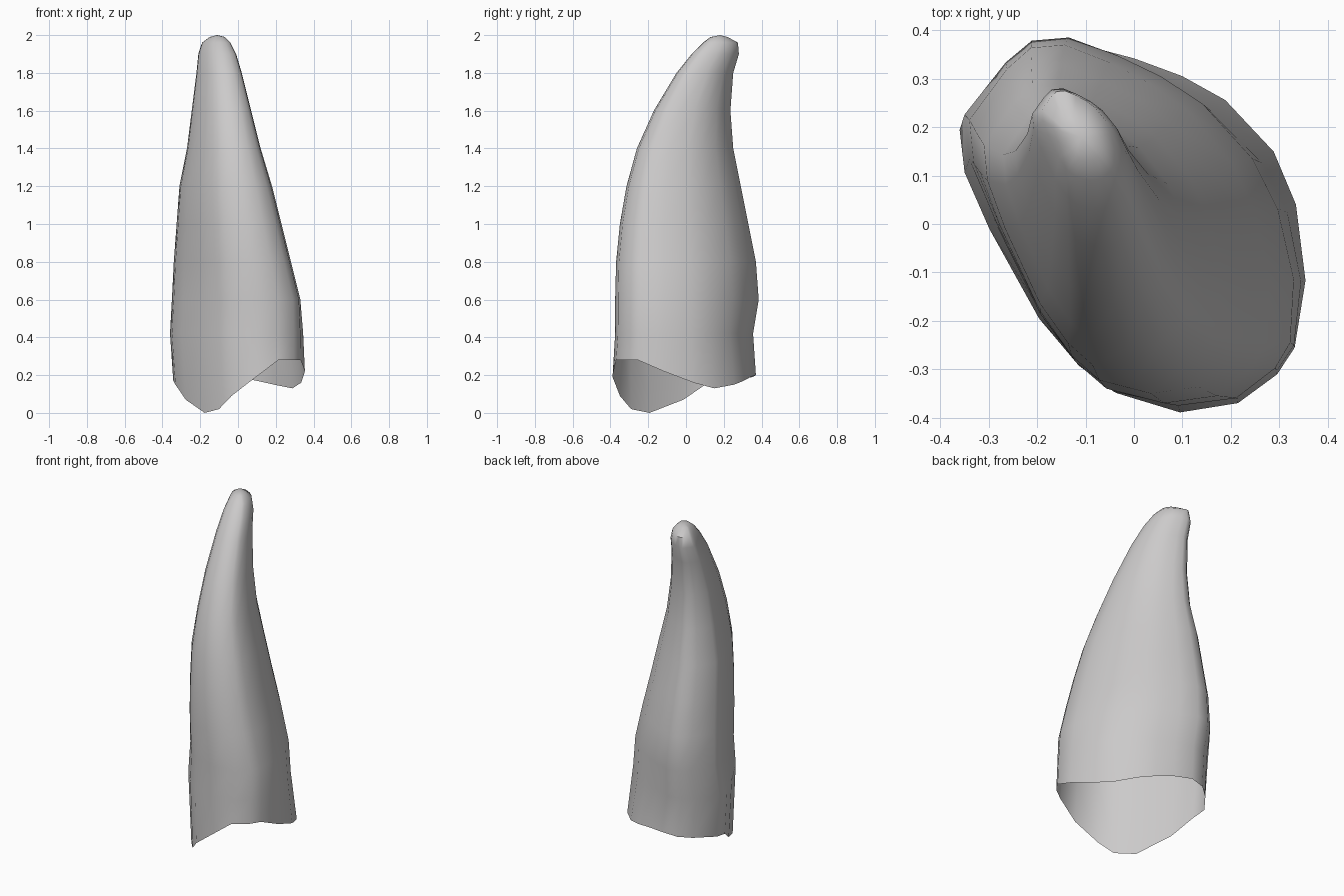
import bpy
import bmesh
from mathutils import Vector

# Remove the default cube only
default_cube = bpy.data.objects.get("Cube")
if default_cube:
    bpy.data.objects.remove(default_cube, do_unlink=True)

# Base cross-section (x, y) and the height of the ragged open rim below it
OUTLINE = [
    (.35, -.1, .22), (.335, .06, .16), (.29, .17, .13), (.19, .28, .15),
    (.1, .33, .17), (0, .365, .19), (-.11, .39, .2), (-.2, .37, .19),
    (-.27, .31, .18), (-.36, .2, .17), (-.35, .11, .15), (-.3, -.01, .07),
    (-.2, -.2, 0), (-.12, -.3, .02), (-.05, -.355, .09), (.08, -.385, .19),
    (.2, -.37, .28), (.28, -.31, .28), (.32, -.25, .28),
]

# Extents of the crown by height: z, x min, x max, y min, y max
LEVELS = [
    (0, -.33, .35, -.37, .37), (.2, -.345, .355, -.39, .37),
    (.42, -.36, .345, -.375, .355), (.6, -.35, .33, -.375, .385),
    (.8, -.34, .28, -.37, .37), (1, -.325, .23, -.35, .33),
    (1.2, -.31, .18, -.315, .29), (1.4, -.27, .12, -.26, .25),
    (1.6, -.245, .07, -.17, .235), (1.8, -.22, .02, -.05, .25),
    (1.9, -.21, -.01, .03, .28), (1.96, -.19, -.04, .09, .275),
    (1.99, -.15, -.07, .13, .22),
]


def extents_at(z):
    """Interpolate the extents of the crown at a height."""
    for low, high in zip(LEVELS, LEVELS[1:]):
        if z <= high[0]:
            blend = (z - low[0]) / (high[0] - low[0])
            return [a + (b - a) * blend for a, b in zip(low[1:], high[1:])]
    return LEVELS[-1][1:]


def section(z):
    """Flatten the back left side of the outline and fit it to the extents."""
    flatten = .25 * min(1, z / .6)
    flat = []
    for x, y, rim in OUTLINE:
        shift = max(0, x + y) / 2 * flatten
        flat.append((x - shift, y - shift))
    xs, ys = zip(*flat)
    x_min, x_max, y_min, y_max = extents_at(z)

    def fit(value, values, start, end):
        return start + (end - start) * (value - min(values)) / (max(values) - min(values))

    return [Vector((fit(x, xs, x_min, x_max), fit(y, ys, y_min, y_max), z))
            for x, y in flat]


# Rings: the wavy rim first, then one level section after another
rim_ring = [section(point[2])[i] for i, point in enumerate(OUTLINE)]
rings = [rim_ring] + [section(level[0]) for level in LEVELS[2:]]

# Loft the open shell and close its tip
bm = bmesh.new()
loops = [[bm.verts.new(co) for co in ring] for ring in rings]
count = len(OUTLINE)
for lower, upper in zip(loops, loops[1:]):
    for i in range(count):
        j = (i + 1) % count
        bm.faces.new((lower[i], lower[j], upper[j], upper[i]))
tip = bm.verts.new((-.11, .18, 2))
for i in range(count):
    bm.faces.new((loops[-1][i], loops[-1][(i + 1) % count], tip))

mesh = bpy.data.meshes.new("tooth_shell")
bm.to_mesh(mesh)
bm.free()
tooth = bpy.data.objects.new("tooth_shell", mesh)
bpy.context.collection.objects.link(tooth)

# Single pale grey colour
colour = (.6, .59, .59, 1)
material = bpy.data.materials.new("pale_grey")
material.use_nodes = True
material.diffuse_color = colour
material.node_tree.nodes["Principled BSDF"].inputs["Base Color"].default_value = colour
mesh.materials.append(material)

# Smooth shading
bpy.ops.object.select_all(action="DESELECT")
tooth.select_set(True)
bpy.context.view_layer.objects.active = tooth
bpy.ops.object.shade_smooth_by_angle(angle=.9)
